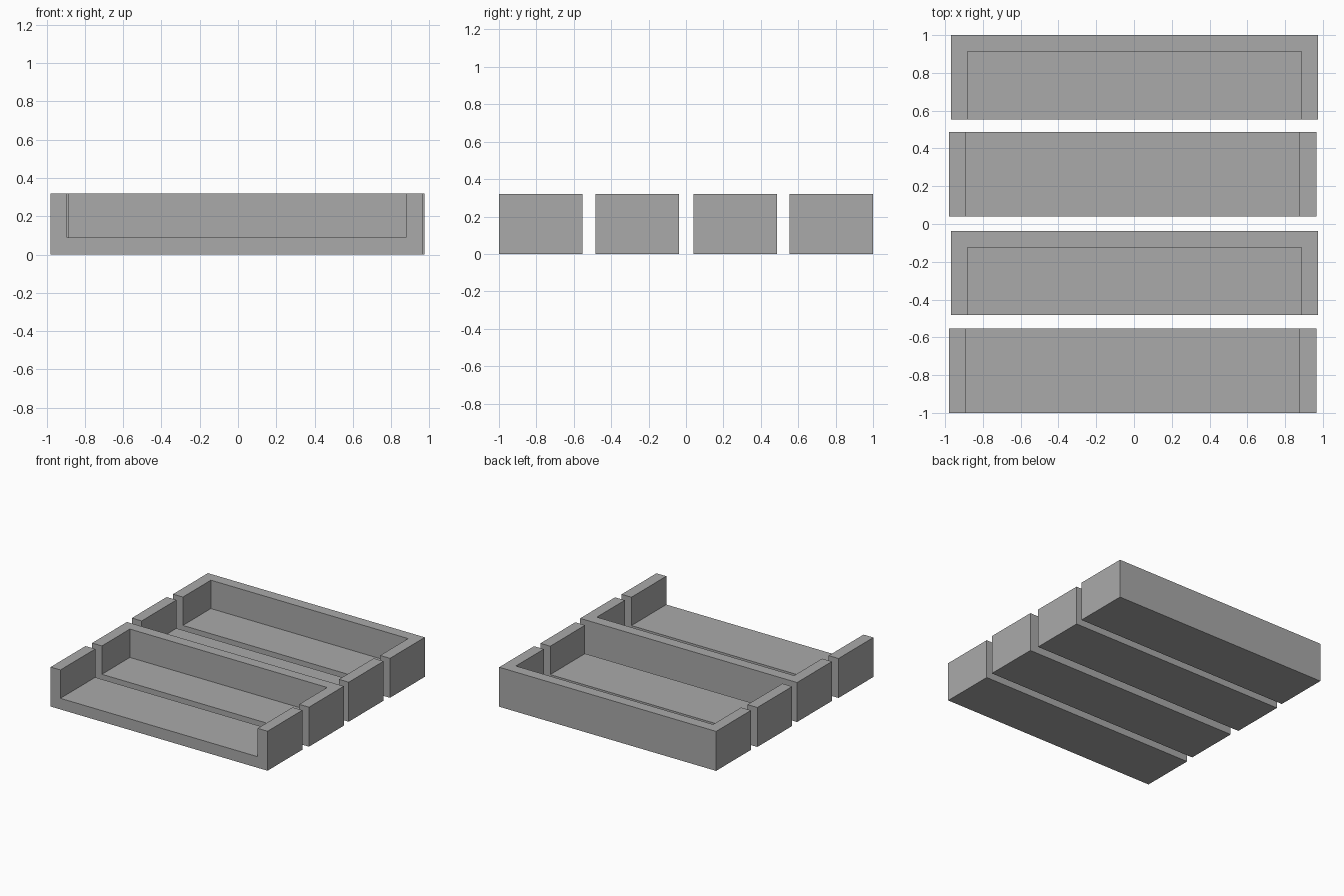
import bpy
import bmesh

HEIGHT, FLOOR, WALL = 0.32, 0.09, 0.088
WIDTH, DEPTH = 1.945, 0.446

# Remove the default cube
cube = bpy.data.objects.get("Cube")
if cube:
    bpy.data.objects.remove(cube, do_unlink=True)

# Plain grey plastic
grey = bpy.data.materials.new("plain_grey")
grey.use_nodes = True
colour = (0.4, 0.4, 0.4, 1)
grey.diffuse_color = colour
grey.node_tree.nodes["Principled BSDF"].inputs["Base Color"].default_value = colour


def raise_faces(bm, faces, height):
    """Extrude faces straight up and return the new top faces."""
    geom = bmesh.ops.extrude_face_region(bm, geom=faces)["geom"]
    verts = [g for g in geom if isinstance(g, bmesh.types.BMVert)]
    bmesh.ops.translate(bm, verts=verts, vec=(0, 0, height))
    return [g for g in geom if isinstance(g, bmesh.types.BMFace)]


def make_tray(name, left, front, has_back):
    """A floor with two end walls, open in front, with an optional back wall."""
    right, back = left + WIDTH, front + DEPTH
    xs = [left, left + WALL, right - WALL, right]
    ys = [front, back - WALL, back]
    bm = bmesh.new()
    grid = [[bm.verts.new((x, y, 0)) for x in xs] for y in ys]
    plan = [bm.faces.new((grid[j][i], grid[j][i + 1], grid[j + 1][i + 1], grid[j + 1][i]))
            for j in range(2) for i in range(3)]

    # Floor slab, then the walls on top of it
    top = raise_faces(bm, plan, FLOOR)
    walls = []
    for face in top:
        c = face.calc_center_median()
        at_end = c.x < xs[1] or c.x > xs[2]
        if at_end or (has_back and c.y > ys[1]):
            walls.append(face)
    raise_faces(bm, walls, HEIGHT - FLOOR)

    # Merge coplanar faces into clean flat sides
    bmesh.ops.recalc_face_normals(bm, faces=bm.faces)
    bmesh.ops.dissolve_limit(bm, angle_limit=0.01, verts=bm.verts, edges=bm.edges)
    mesh = bpy.data.meshes.new(name)
    bm.to_mesh(mesh)
    bm.free()
    mesh.materials.append(grey)
    obj = bpy.data.objects.new(name, mesh)
    bpy.context.collection.objects.link(obj)


# Two open channels alternating with two backed trays
make_tray("front_channel", -0.98, -1.0, False)
make_tray("front_backed_tray", -0.97, -0.483, True)
make_tray("rear_channel", -0.98, 0.04, False)
make_tray("rear_backed_tray", -0.97, 0.554, True)
